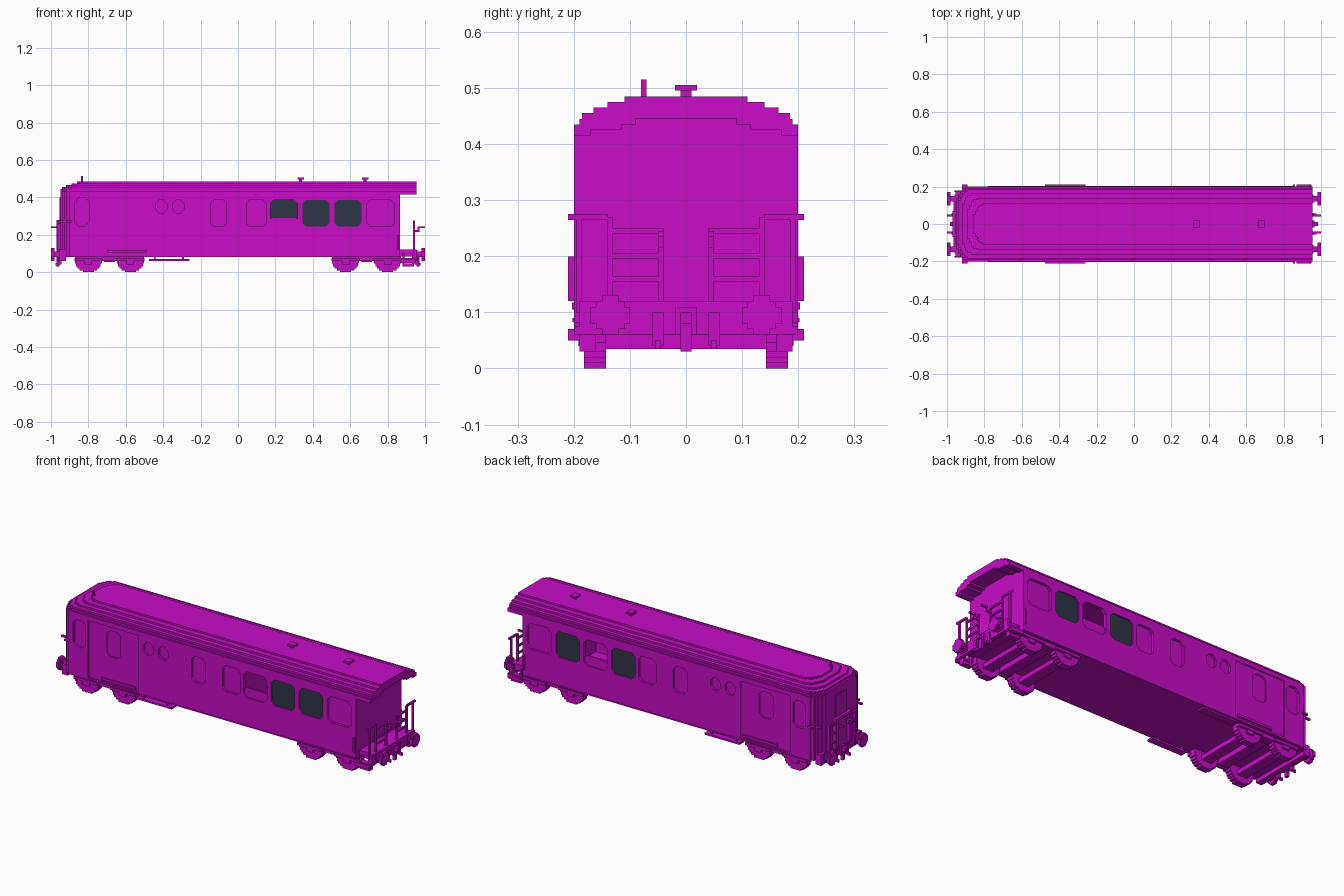
import bpy, bmesh
from mathutils import Vector

cube = bpy.data.objects.get("Cube")
if cube:
    bpy.data.objects.remove(cube)


def material(name, rgb):
    m = bpy.data.materials.new(name)
    m.use_nodes = True
    m.diffuse_color = (*rgb, 1)
    m.node_tree.nodes["Principled BSDF"].inputs["Base Color"].default_value = (*rgb, 1)
    return m


PAINT = material("magenta paint", (0.58, 0.004, 0.58))
GLASS = material("dark glass", (0.026, 0.035, 0.062))


def finish(name, bm, mat=PAINT):
    bmesh.ops.recalc_face_normals(bm, faces=bm.faces)
    me = bpy.data.meshes.new(name)
    bm.to_mesh(me)
    bm.free()
    me.materials.append(mat)
    ob = bpy.data.objects.new(name, me)
    bpy.context.collection.objects.link(ob)
    return ob


def extrude(bm, points, vec):
    """Solid from a flat outline pushed along a vector."""
    face = bm.faces.new([bm.verts.new(p) for p in points])
    new = bmesh.ops.extrude_face_region(bm, geom=[face], use_keep_orig=True)["geom"]
    bmesh.ops.translate(bm, vec=vec, verts=[v for v in new if isinstance(v, bmesh.types.BMVert)])


def box(bm, x0, x1, y0, y1, z0, z1):
    extrude(bm, [(x0, y0, z0), (x1, y0, z0), (x1, y1, z0), (x0, y1, z0)], Vector((0, 0, z1 - z0)))


def pair(bm, x0, x1, y0, y1, z0, z1):
    """The same box on both sides of the coach."""
    box(bm, x0, x1, y0, y1, z0, z1)
    box(bm, x0, x1, -y1, -y0, z0, z1)


def boxes(name, both=(), single=(), mat=PAINT):
    bm = bmesh.new()
    for b in both:
        pair(bm, *b)
    for b in single:
        box(bm, *b)
    return finish(name, bm, mat)


def hull(bm, x0, x1, hw, z0, z1):
    """Slab with stepped corners at its closed end."""
    steps = [(0, .06), (.01, .04), (.02, .02), (.03, .01), (.05, 0)]
    side = []
    for i, (dx, dy) in enumerate(steps):
        if i:
            side.append((x0 + dx, hw - steps[i - 1][1]))
        side.append((x0 + dx, hw - dy))
    side.append((x1, hw))
    outline = side + [(x, -y) for x, y in reversed(side)]
    extrude(bm, [(x, y, z0) for x, y in outline], Vector((0, 0, z1 - z0)))


def pane(bm, x0, x1, z0, z1, y0, y1, c=.02):
    """Window shape with clipped corners."""
    pts = [(x0 + c, z0), (x1 - c, z0), (x1, z0 + c), (x1, z1 - c),
           (x1 - c, z1), (x0 + c, z1), (x0, z1 - c), (x0, z0 + c)]
    extrude(bm, [(x, y0, z) for x, z in pts], Vector((0, y1 - y0, 0)))


def cut(target, bm):
    cutter = finish("cutter", bm)
    cutter.hide_render = True
    mod = target.modifiers.new("cut", 'BOOLEAN')
    mod.operation, mod.solver, mod.object = 'DIFFERENCE', 'EXACT', cutter
    bpy.context.view_layer.update()
    result = bpy.data.meshes.new_from_object(target.evaluated_get(bpy.context.evaluated_depsgraph_get()))
    target.modifiers.remove(mod)
    target.data = result
    bpy.data.objects.remove(cutter)


# Body shell, hollow behind the big windows
bm = bmesh.new()
hull(bm, -.95, .865, .2, .082, .415)
body = finish("body", bm)
bm = bmesh.new()
box(bm, .16, .68, -.18, .18, .12, .41)
cut(body, bm)

# Recessed sliding door bay
bm = bmesh.new()
pair(bm, -.78, -.475, .194, .23, .095, .41)
cut(body, bm)

# Blind windows and open windows
Z0, Z1 = .243, .387
blind = [(-.872, -.797, .248, .397), (-.67, -.585, Z0, Z1), (-.44, -.38, .315, Z1),
         (-.35, -.29, .315, Z1), (-.147, -.061, Z0, Z1), (.045, .152, Z0, Z1), (.69, .835, Z0, Z1)]
clear = [(.173, .317), (.344, .488), (.515, .659)]
bm = bmesh.new()
for w in blind:
    pane(bm, *w, .186, .23)
    pane(bm, *w, -.23, -.186)
for x0, x1 in clear:
    pane(bm, x0, x1, Z0, Z1, .17, .23)
    pane(bm, x0, x1, Z0, Z1, -.23, -.17)
cut(body, bm)

# Glass in two windows per side; the third has a lowered sash
glass, sash = bmesh.new(), bmesh.new()
for side, lowered in ((-1, 0), (1, 1)):
    for i, (x0, x1) in enumerate(clear):
        y0, y1 = sorted((side * .182, side * .192))
        if i == lowered:
            pane(sash, x0, x1, Z0, .295, y0, y1, .01)
        else:
            pane(glass, x0, x1, Z0, Z1, y0, y1)
finish("window_glass", glass, GLASS)
finish("lowered_sash", sash)

# Stepped roof, arched open over the end platform
BODY_END, ROOF_END = .865, .955
tiers = [(.415, .2, -.95, .17), (.425, .2, -.95, .115), (.435, .19, -.95, .09), (.445, .185, -.94, 0),
         (.455, .165, -.92, 0), (.465, .14, -.89, 0), (.475, .11, -.86, 0)]
bm = bmesh.new()
for z, hw, start, inner in tiers:
    hull(bm, start, BODY_END if inner else ROOF_END, hw, z, z + .01)
    if inner:
        pair(bm, BODY_END, ROOF_END, inner, hw, z, z + .01)
finish("roof", bm)

# Roof fittings
vents = []
for x in (.335, .68):
    vents += [(x - .008, x + .008, -.01, .01, .485, .495), (x - .018, x + .018, -.02, .02, .495, .505)]
boxes("roof_vents", single=vents)
boxes("roof_antenna", single=[(-.84, -.83, -.08, -.07, .46, .515)])

# Door rails and side footboards
boxes("door_rails", [(-.7, -.49, .193, .203, .105, .118), (-.78, .86, .199, .202, .083, .09)])
boxes("footboards", [(-.475, -.26, .17, .21, .06, .07), (-.45, -.44, .17, .2, .07, .09),
                     (-.3, -.29, .17, .2, .07, .09)])
boxes("side_handles", [(.85, .86, .2, .21, .12, .2)])

# Stepped wheels, axles and running gear frames
wheel_rows = [(.03, 0, .01), (.047, .01, .02), (.058, .02, .03), (.066, .03, .045), (.072, .045, .085)]
wheels, axles, frames = bmesh.new(), bmesh.new(), bmesh.new()
for x in (-.8, -.575, .575, .8):
    for half, z0, z1 in wheel_rows:
        pair(wheels, x - half, x + half, .143, .182, z0, z1)
    box(axles, x - .03, x + .03, -.143, .143, .035, .06)
    pair(frames, x - .02, x + .02, .182, .192, .04, .06)
    pair(frames, x - .075, x + .075, .17, .195, .06, .075)
for x in (-.6875, .6875):
    pair(frames, x - .18, x + .18, .15, .185, .06, .083)
    box(frames, x - .03, x + .03, -.15, .15, .055, .083)
finish("wheels", wheels)
finish("axles", axles)
finish("bogie_frames", frames)

# Buffers and couplings at both ends
buffers, couplers, pipes = bmesh.new(), bmesh.new(), bmesh.new()
for s in (-1, 1):
    def at(a, b):
        return sorted((s * a, s * b))
    for y in (-.135, .135):
        for half, tall in ((.035, .015), (.025, .025), (.015, .035)):
            box(buffers, *at(.982, 1), y - half, y + half, .095 - tall, .095 + tall)
        box(buffers, *at(.93, .985), y - .015, y + .015, .08, .11)
        box(buffers, *at(.93, .96), y - .022, y + .022, .072, .118)
    box(couplers, *at(.93, .965), -.02, .02, .06, .11)
    box(couplers, *at(.95, .985), -.01, .01, .08, .1)
    box(couplers, *at(.955, .97), -.01, .01, .03, .08)
    pair(couplers, *at(.945, .96), .04, .06, .04, .1)
    pair(couplers, *at(.96, .975), .045, .055, .035, .05)
    # Cranked hoses above the coupling
    pair(pipes, *at(.94, .97), .04, .05, .215, .225)
    pair(pipes, *at(.96, .97), .04, .05, .215, .245)
    pair(pipes, *at(.96, 1), .04, .05, .235, .245)
finish("buffers", buffers)
finish("couplers", couplers)
finish("end_hoses", pipes)

# Open end platform with steps
boxes("platform", [(.865, .955, .17, .2, .06, .075), (.88, .94, .16, .19, .03, .045),
                   (.88, .89, .16, .19, .03, .1), (.93, .94, .16, .19, .03, .1),
                   (.87, .95, .19, .21, .05, .07)],
      [(.86, .95, -.17, .17, .085, .12), (.935, .955, -.19, .19, .06, .12)])

# Platform railing: corner loops, barred panels and gate posts
rail = [(.935, .945, .14, .21, .265, .275), (.935, .945, .185, .195, .1, .27),
        (.935, .945, .13, .14, .1, .27), (.935, .945, .04, .05, .1, .25)]
rail += [(.935, .945, .05, .13, z, z + .01) for z in (.155, .195, .24)]
boxes("platform_railing", rail)

# Closed end: gangway frame, door and hand rails
gangway = [(-.97, -.94, .05, .07, .11, .28), (-.965, -.94, .11, .12, .12, .26)]
gangway += [(-.965, -.955, .07, .12, z, z + .01) for z in (.15, .2, .25)]
boxes("gangway_frame", gangway, [(-.97, -.94, -.07, .07, .265, .28), (-.955, -.94, -.05, .05, .11, .4)])
boxes("corner_handles", [(-.92, -.89, .18, .21, .265, .275), (-.96, -.91, .17, .18, .265, .275)])
boxes("end_beam", single=[(-.955, -.92, -.18, .18, .06, .12)])
